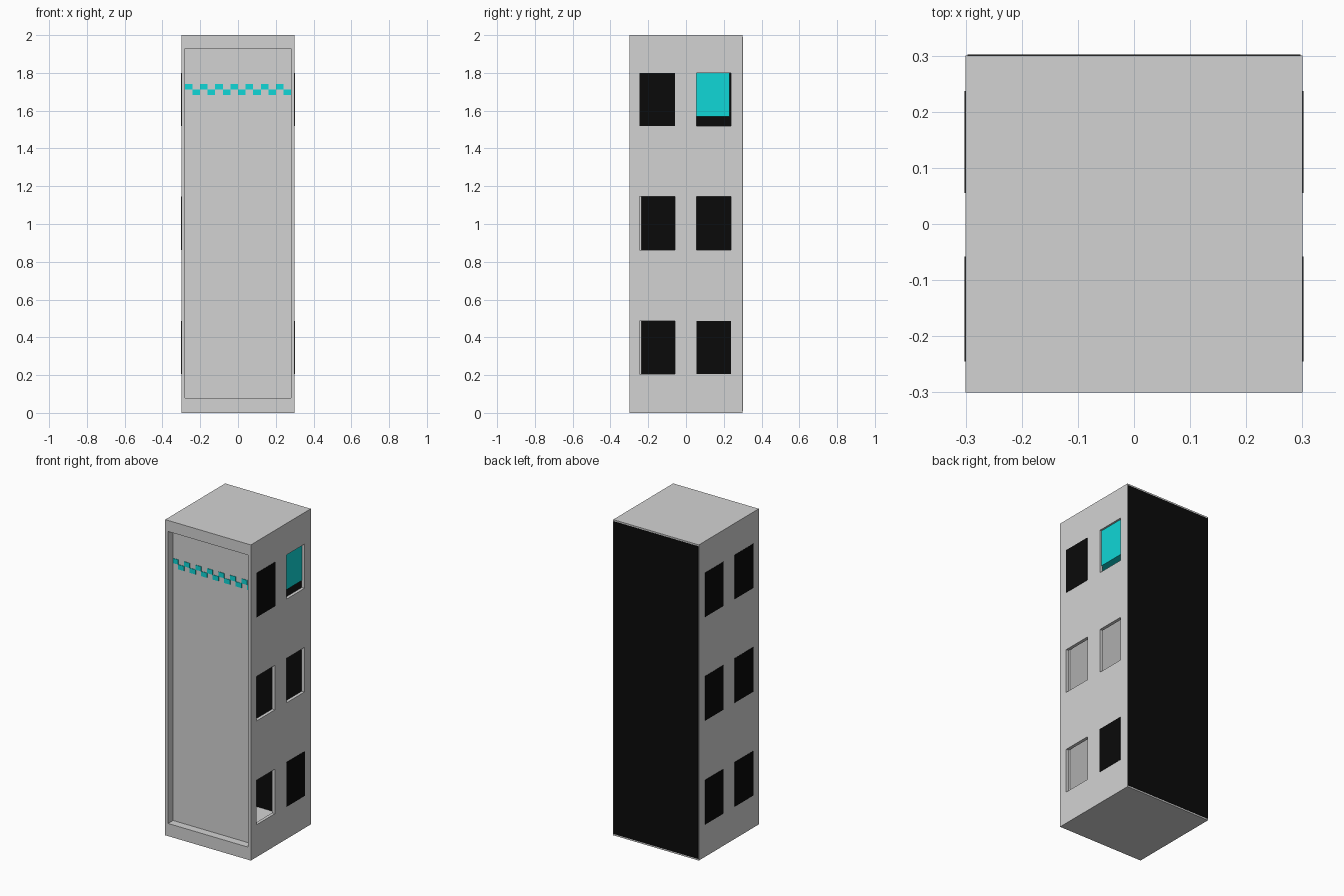
import bpy, bmesh

if "Cube" in bpy.data.objects:
    bpy.data.objects.remove(bpy.data.objects["Cube"])


def mat(name, rgb):
    m = bpy.data.materials.new(name)
    m.diffuse_color = (*rgb, 1)
    m.use_nodes = True
    m.node_tree.nodes["Principled BSDF"].inputs["Base Color"].default_value = m.diffuse_color
    return m


GREY = mat("light grey", (0.65, 0.65, 0.65))
BLACK = mat("black", (0.003, 0.003, 0.003))
CYAN = mat("cyan", (0.005, 0.68, 0.68))


def finish(name, bm, material):
    bmesh.ops.remove_doubles(bm, verts=bm.verts, dist=1e-5)
    bmesh.ops.recalc_face_normals(bm, faces=bm.faces)
    me = bpy.data.meshes.new(name)
    bm.to_mesh(me)
    bm.free()
    me.materials.append(material)
    ob = bpy.data.objects.new(name, me)
    bpy.context.collection.objects.link(ob)
    return ob


def add_box(bm, x, y, z):
    vs = bmesh.ops.create_cube(bm, size=1)["verts"]
    for v in vs:
        v.co = [(lo + hi) / 2 + c * (hi - lo) for c, (lo, hi) in zip(v.co, (x, y, z))]


def boxes(name, items, material):
    bm = bmesh.new()
    for it in items:
        add_box(bm, *it)
    return finish(name, bm, material)


def pierced_plate(name, place, us, vs, depth):
    """Plate from a grid of cuts; cells with odd column and odd row are holes."""
    bm = bmesh.new()
    for i in range(len(us) - 1):
        for j in range(len(vs) - 1):
            if i % 2 and j % 2:
                continue
            quad = ((us[i], vs[j]), (us[i + 1], vs[j]), (us[i + 1], vs[j + 1]), (us[i], vs[j + 1]))
            bm.faces.new([bm.verts.new(place(u, v)) for u, v in quad])
    bmesh.ops.remove_doubles(bm, verts=bm.verts, dist=1e-5)
    ext = bmesh.ops.extrude_face_region(bm, geom=bm.faces[:], use_keep_orig=True)
    for e in ext["geom"]:
        if isinstance(e, bmesh.types.BMVert):
            e.co += depth
    return finish(name, bm, GREY)


from mathutils import Vector

T = 0.02                                   # wall thickness
WY = [-0.245, -0.058, 0.055, 0.237]        # window edges across
WZ = [0.205, 0.487, 0.863, 1.145, 1.52, 1.80]  # window edges in height

# side walls with six window openings each
for side, s in (("right", 1), ("left", -1)):
    pierced_plate(side + "_wall", lambda u, v, s=s: (0.3 * s, u, v),
                  [-0.3] + WY + [0.3], [0] + WZ + [2], Vector((-T * s, 0, 0)))

# front frame, recessed front panel, floor and roof
pierced_plate("front_frame", lambda u, v: (u, -0.3, v),
              [-0.3, -0.282, 0.282, 0.3], [0, 0.08, 1.93, 2], Vector((0, 0.05, 0)))
boxes("front_panel", [((-0.282, 0.282), (-0.25, -0.235), (0.02, 1.98))], GREY)
boxes("floor", [((-0.3, 0.3), (-0.3, 0.3), (0, T))], GREY)
boxes("roof", [((-0.3, 0.3), (-0.3, 0.3), (2 - T, 2))], GREY)

# black back panel
boxes("back_panel", [((-0.297, 0.297), (0.285, 0.302), (0.01, 1.99))], BLACK)

# black window panes: all on the left, two on the right, the others stay open
cells = [(c, r) for c in (0, 2) for r in (0, 2, 4)]


def panes(s, chosen):
    x = sorted((0.297 * s, 0.302 * s))
    return [(x, (WY[c], WY[c + 1]), (WZ[r], WZ[r + 1])) for c, r in chosen]


boxes("left_panes", panes(-1, cells), BLACK)
boxes("right_panes", panes(1, [(0, 4), (2, 0)]), BLACK)

# cyan unit inside, behind the top back window
boxes("inner_unit", [((-0.285, 0.288), (-0.235, 0.23), (1.57, 1.80))], CYAN)

# checkered cyan strip on the front panel
w = 0.564 / 14
boxes("checker_strip",
      [((-0.282 + i * w, -0.282 + (i + 1) * w), (-0.253, -0.249),
        (1.712, 1.742) if i % 2 == 0 else (1.682, 1.712)) for i in range(14)], CYAN)
